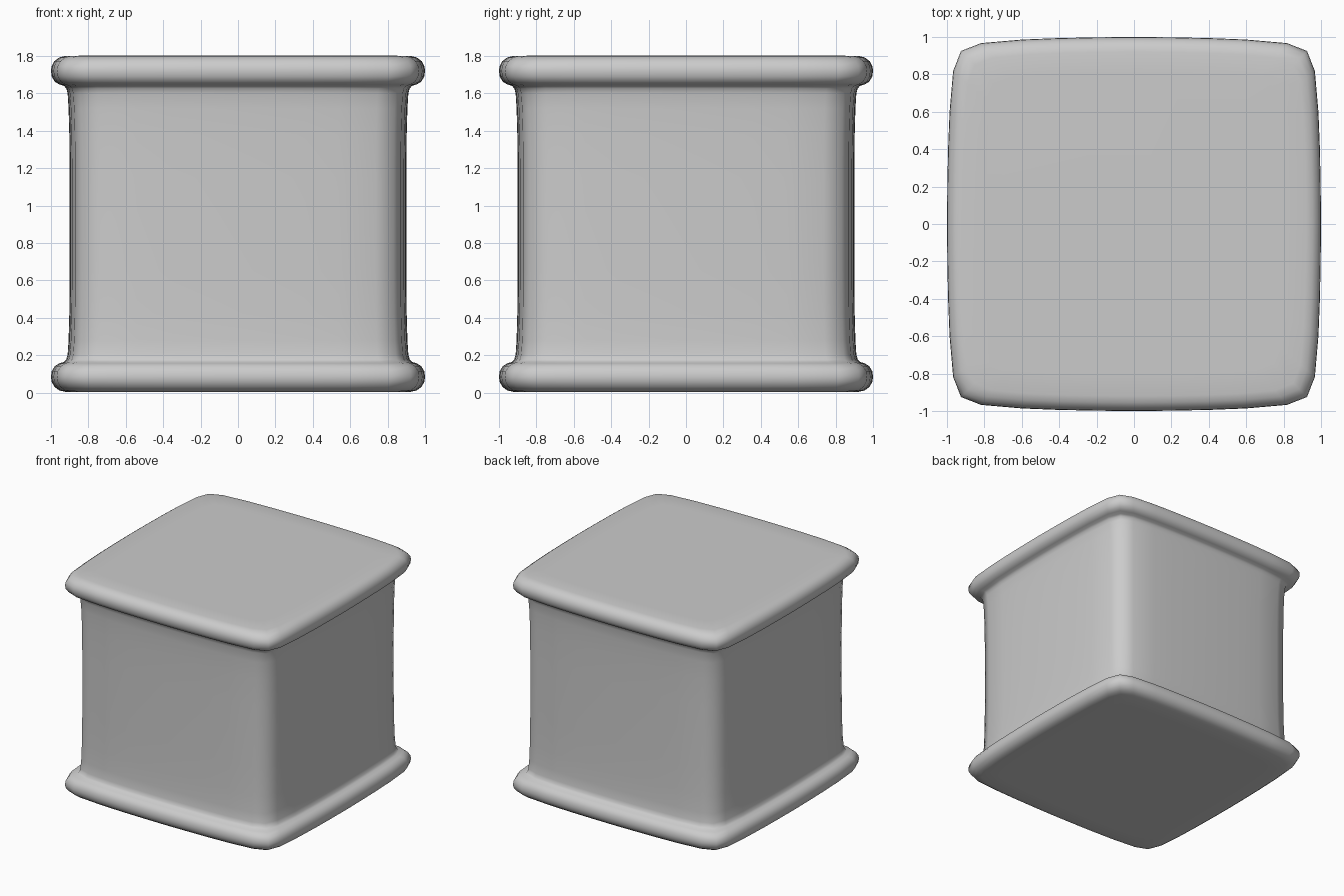
import bpy, bmesh, math

# Half-width / height profile: bottom flange, waisted body, top flange
PROFILE = [(0.80, 0.003), (0.92, 0.004), (0.955, 0.012), (0.982, 0.032), (0.997, 0.06),
           (1.0, 0.085), (0.996, 0.115), (0.98, 0.142), (0.955, 0.157), (0.93, 0.165),
           (0.918, 0.178), (0.911, 0.205), (0.906, 0.28), (0.902, 0.42), (0.90, 0.65),
           (0.90, 0.90), (0.90, 1.15), (0.902, 1.38), (0.906, 1.52), (0.911, 1.60),
           (0.918, 1.627), (0.93, 1.64), (0.955, 1.648), (0.98, 1.663), (0.996, 1.69),
           (1.0, 1.72), (0.997, 1.745), (0.982, 1.773), (0.955, 1.793), (0.92, 1.801),
           (0.80, 1.802)]

# One side of the bulging rounded-square outline, ending at its corner
half = [(0.998, 0.2), (0.994, 0.4), (0.986, 0.6), (0.967, 0.818)]
side = [(x, -y) for x, y in reversed(half)] + [(1.0, 0.0)] + half + [(0.925, 0.925)]
outline = []
for k in range(4):
    c, s = round(math.cos(k * math.pi / 2)), round(math.sin(k * math.pi / 2))
    outline += [(c * x - s * y, s * x + c * y) for x, y in side]

# Loft the outline along the profile
bm = bmesh.new()
rings = [[bm.verts.new((x * r, y * r, z)) for x, y in outline] for r, z in PROFILE]
n = len(outline)
for low, high in zip(rings, rings[1:]):
    for i in range(n):
        j = (i + 1) % n
        bm.faces.new((low[i], low[j], high[j], high[i]))
bm.faces.new(list(reversed(rings[0])))
bm.faces.new(rings[-1])
for f in bm.faces:
    f.smooth = True

mesh = bpy.data.meshes.new("flanged_block")
bm.to_mesh(mesh)
bm.free()
block = bpy.data.objects.new("flanged_block", mesh)
bpy.context.collection.objects.link(block)
